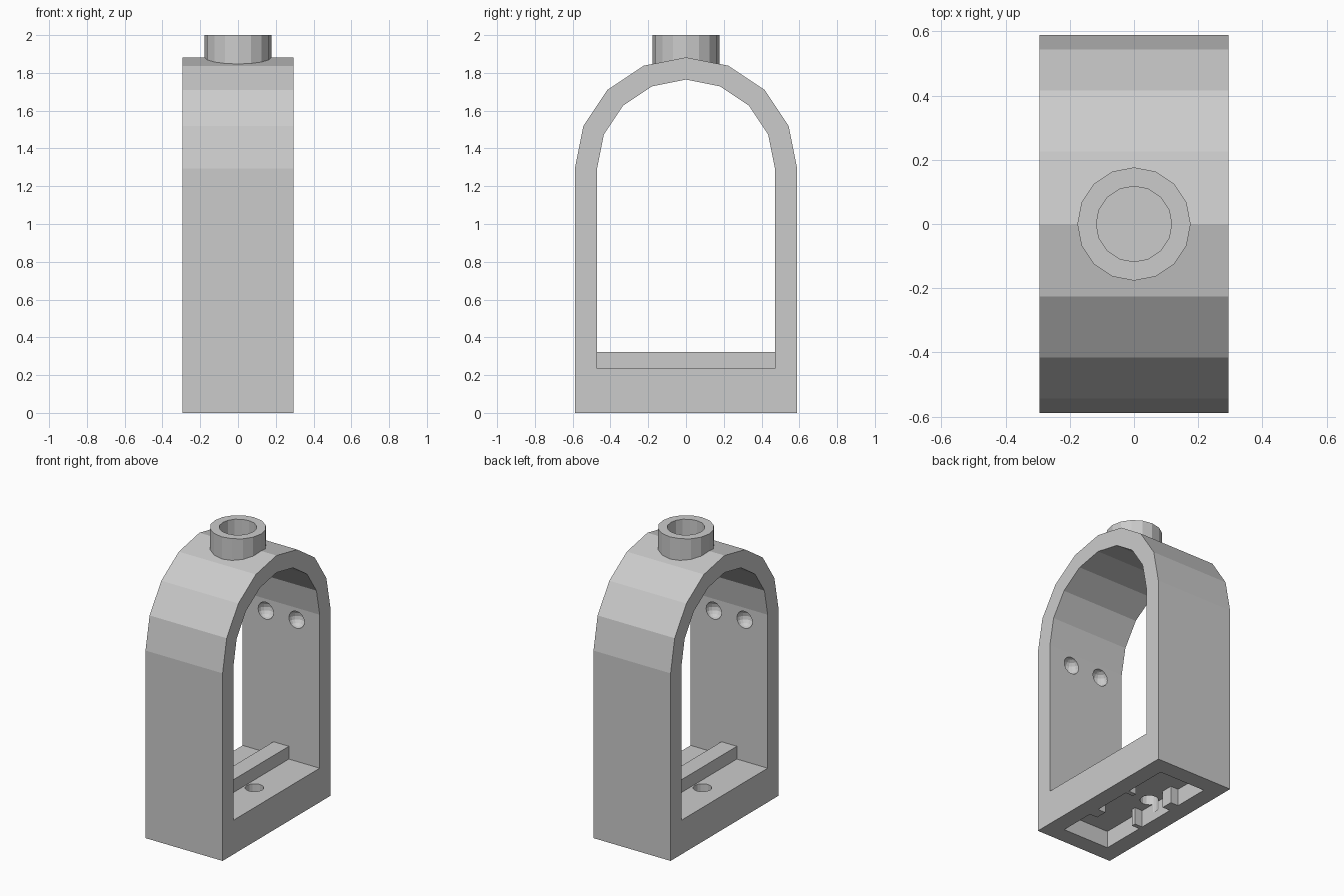
import bpy, bmesh, math
from mathutils import Matrix

if "Cube" in bpy.data.objects:
    bpy.data.objects.remove(bpy.data.objects["Cube"])

U = 2 / 68                       # basic module of the design
grey = bpy.data.materials.new("light grey")
grey.diffuse_color = (0.6, 0.6, 0.6, 1)
grey.use_nodes = True
grey.node_tree.nodes["Principled BSDF"].inputs["Base Color"].default_value = grey.diffuse_color


def finish(name, bm):
    bmesh.ops.recalc_face_normals(bm, faces=bm.faces)
    me = bpy.data.meshes.new(name)
    bm.to_mesh(me)
    bm.free()
    me.materials.append(grey)
    ob = bpy.data.objects.new(name, me)
    bpy.context.collection.objects.link(ob)
    return ob


def box(name, x0, x1, y0, y1, z0, z1):
    bm = bmesh.new()
    bmesh.ops.create_cube(bm, size=1)
    for v in bm.verts:
        v.co = ((x0 + x1) / 2 + v.co.x * (x1 - x0),
                (y0 + y1) / 2 + v.co.y * (y1 - y0),
                (z0 + z1) / 2 + v.co.z * (z1 - z0))
    return finish(name, bm)


def arch(name, r, z0, half):
    """Round-topped prism running along x."""
    pts = [(-r, z0), (r, z0)]
    for i in range(9):
        a = math.pi * i / 8
        pts.append((r * math.cos(a), 44 * U + r * math.sin(a)))
    bm = bmesh.new()
    face = bm.faces.new([bm.verts.new((-half, y, z)) for y, z in pts])
    ext = bmesh.ops.extrude_face_region(bm, geom=[face])
    verts = [g for g in ext["geom"] if isinstance(g, bmesh.types.BMVert)]
    bmesh.ops.translate(bm, verts=verts, vec=(2 * half, 0, 0))
    return finish(name, bm)


def cut(ob, cutter):
    """Subtract a cutter for good, then remove it."""
    mod = ob.modifiers.new("cut", 'BOOLEAN')
    mod.operation = 'DIFFERENCE'
    mod.solver = 'EXACT'
    mod.object = cutter
    bpy.context.view_layer.update()
    dg = bpy.context.evaluated_depsgraph_get()
    me = bpy.data.meshes.new_from_object(ob.evaluated_get(dg))
    ob.modifiers.clear()
    ob.data = me
    bpy.data.objects.remove(cutter)


# Arched frame with its opening and hollow underside
frame = arch("arched_frame", 20 * U, 0, 10 * U)
cut(frame, arch("opening_cutter", 16 * U, 8 * U, 12 * U))
cut(frame, box("recess_cutter", -6 * U, 6 * U, -16 * U, 16 * U, -U, 4 * U))

for s in (-1, 1):
    # Hinge hole through the sill
    bm = bmesh.new()
    bmesh.ops.create_cone(bm, cap_ends=True, segments=16, radius1=2 * U, radius2=2 * U,
                          depth=8 * U, matrix=Matrix.Translation((s * 4.25 * U, 0, 6 * U)))
    cut(frame, finish("hinge_hole_cutter", bm))
    # Round dimples in the inner walls
    for t in (-1, 1):
        bm = bmesh.new()
        bmesh.ops.create_uvsphere(bm, u_segments=16, v_segments=8, radius=2 * U,
                                  matrix=Matrix.Translation((s * 4 * U, t * 16 * U, 41.2 * U)))
        cut(frame, finish("dimple_cutter", bm))

# Bar along the middle of the sill
box("sill_bar", -2 * U, 2 * U, -16 * U, 16 * U, 8 * U - 0.005, 11 * U)

# Grip ribs in the hollow underside, repeated by a half turn
for s in (-1, 1):
    xs = sorted((-s * 6.05 * U, -s * 4 * U))
    for a, b in ((0.14, 0.22), (-0.16, -0.13)):
        ys = sorted((s * a, s * b))
        box("underside_rib", xs[0], xs[1], ys[0], ys[1], 0, 4.05 * U)

# Hollow stud on top
profile = [(6 * U, 1.83), (6 * U, 2.0), (4 * U, 2.0), (4 * U, 64 * U)]
bm = bmesh.new()
rings = [[bm.verts.new((r * math.cos(math.tau * i / 16), r * math.sin(math.tau * i / 16), z))
          for i in range(16)] for r, z in profile]
for lo, hi in zip(rings, rings[1:]):
    for i in range(16):
        j = (i + 1) % 16
        bm.faces.new((lo[i], lo[j], hi[j], hi[i]))
bm.faces.new(rings[-1])
bm.faces.new(rings[0][::-1])
finish("hollow_stud", bm)
